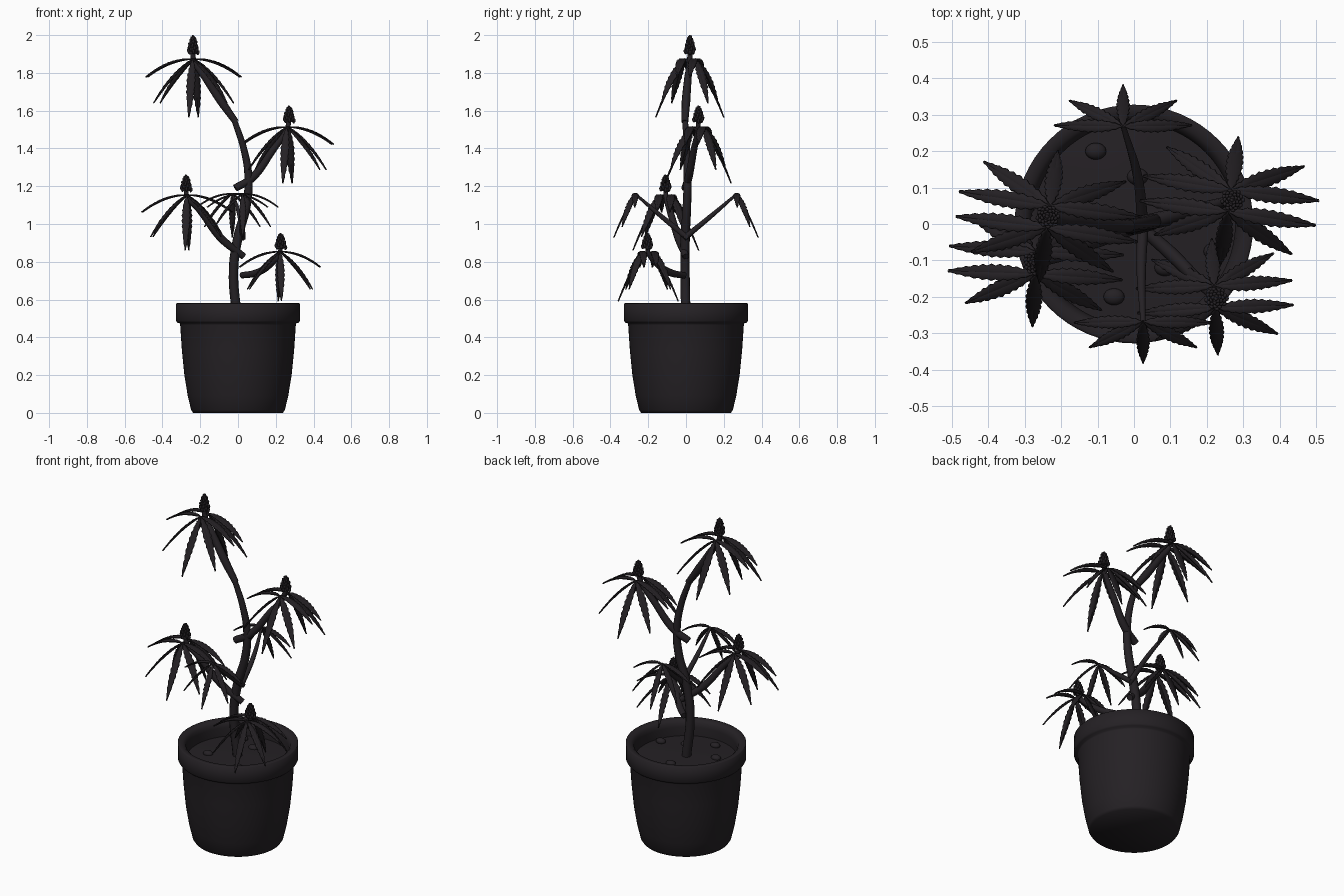
import bpy, bmesh, math
from mathutils import Vector, Matrix

if "Cube" in bpy.data.objects:
    bpy.data.objects.remove(bpy.data.objects["Cube"])

dark = bpy.data.materials.new("charcoal")
dark.diffuse_color = (0.018, 0.015, 0.018, 1)
dark.use_nodes = True
dark.node_tree.nodes["Principled BSDF"].inputs["Base Color"].default_value = dark.diffuse_color


def finish(bm, name, angle=40):
    bmesh.ops.recalc_face_normals(bm, faces=bm.faces)
    me = bpy.data.meshes.new(name)
    bm.to_mesh(me)
    bm.free()
    ob = bpy.data.objects.new(name, me)
    bpy.context.collection.objects.link(ob)
    me.materials.append(dark)
    shade(ob, angle)
    return ob


def shade(ob, angle=40):
    bpy.ops.object.select_all(action='DESELECT')
    ob.select_set(True)
    bpy.context.view_layer.objects.active = ob
    bpy.ops.object.shade_smooth_by_angle(angle=math.radians(angle))


def lathe(name, profile, steps=64):
    bm = bmesh.new()
    vs = [bm.verts.new((r, 0, z)) for r, z in profile]
    es = [bm.edges.new(p) for p in zip(vs, vs[1:])]
    bmesh.ops.spin(bm, geom=vs + es, axis=(0, 0, 1), cent=(0, 0, 0),
                   steps=steps, angle=2 * math.pi)
    bmesh.ops.remove_doubles(bm, verts=bm.verts, dist=1e-4)
    return finish(bm, name, 65)


def tube(name, pts):
    """Smooth tapered tube through (x, y, z, radius) points."""
    cu = bpy.data.curves.new(name, 'CURVE')
    cu.dimensions = '3D'
    cu.bevel_depth = 1
    cu.bevel_resolution = 3
    cu.resolution_u = 8
    cu.use_fill_caps = True
    sp = cu.splines.new('BEZIER')
    sp.bezier_points.add(len(pts) - 1)
    for bp, (x, y, z, r) in zip(sp.bezier_points, pts):
        bp.co = (x, y, z)
        bp.radius = r
        bp.handle_left_type = bp.handle_right_type = 'AUTO'
    ob = bpy.data.objects.new(name, cu)
    bpy.context.collection.objects.link(ob)
    bpy.ops.object.select_all(action='DESELECT')
    ob.select_set(True)
    bpy.context.view_layer.objects.active = ob
    bpy.ops.object.convert(target='MESH')
    ob = bpy.context.object
    ob.data.materials.clear()
    ob.data.materials.append(dark)
    shade(ob, 50)


def leaflet(bm, base, d, length, width, sag):
    """One serrated, folded, drooping leaflet whose face looks upward."""
    side = Vector((0, 0, 1)).cross(d).normalized()
    n = d.cross(side)
    rows, count = [], 20
    for i in range(count + 1):
        t = i / count
        w = width * max(0.06, math.sin(math.pi * t ** 0.85)) ** 0.8
        if i % 2:
            w *= 0.78
        c = base + d * length * t - Vector((0, 0, sag * length * t * t))
        edge = d * (0.015 * length) + n * (0.25 * w)
        rows.append([bm.verts.new(c + side * w + edge), bm.verts.new(c),
                     bm.verts.new(c - side * w + edge)])
    for a, b in zip(rows, rows[1:]):
        for k in (0, 1):
            bm.faces.new((a[k], a[k + 1], b[k + 1], b[k]))


def fan_leaf(name, base, heading, length):
    """Five leaflets spread in a steeply hanging fan."""
    bm = bmesh.new()
    h = Vector((math.cos(heading), math.sin(heading), 0))
    x = Vector((-h.y, h.x, 0))
    down = math.radians(60)
    D = h * math.cos(down) - Vector((0, 0, math.sin(down)))
    for deg, f in ((0, 1), (46, .9), (88, .83), (-46, .9), (-88, .83)):
        a = math.radians(deg)
        leaflet(bm, Vector(base), D * math.cos(a) + x * math.sin(a),
                length * f, length * .082, .15 + .2 * abs(deg) / 88)
    ob = finish(bm, name, 30)
    mod = ob.modifiers.new("thickness", 'SOLIDIFY')
    mod.thickness = 0.006
    mod.offset = 0


def bud(name, base, height):
    """Cone of small pods arranged in a spiral."""
    bm = bmesh.new()
    base = Vector(base)
    bmesh.ops.create_cone(bm, cap_ends=True, segments=12, radius1=0.025, radius2=0.01,
                          depth=height * 0.85,
                          matrix=Matrix.Translation(base + Vector((0, 0, height * .45))))
    for i in range(34):
        t = i / 33
        r = 0.027 * (1 - t) ** 0.5
        m = (Matrix.Translation(base + Vector((0, 0, height * (.08 + .8 * t))))
             @ Matrix.Rotation(i * 2.4, 4, 'Z') @ Matrix.Translation((r, 0, 0))
             @ Matrix.Rotation(0.3, 4, 'Y') @ Matrix.Diagonal((.7, .75, 1.3, 1)))
        bmesh.ops.create_uvsphere(bm, u_segments=8, v_segments=5,
                                  radius=0.0105 - .002 * t, matrix=m)
    finish(bm, name, 60)


# Pot with a thick rim, open top
lathe("pot", [(0, 0), (.238, 0), (.248, .015), (.266, .09), (.284, .2), (.297, .33),
              (.306, .465), (.308, .474), (.322, .478), (.328, .488), (.328, .578),
              (.322, .581), (.298, .578), (.284, .565), (.278, .54), (.278, .46), (0, .46)])

# Soil and pebbles
lathe("soil", [(0, .5), (.12, .497), (.281, .488), (.281, .465), (0, .465)], 48)
bm = bmesh.new()
for x, y in ((-.105, .2), (.01, .13), (-.15, -.07), (-.055, -.2),
             (.085, -.12), (.22, -.075)):
    bmesh.ops.create_uvsphere(bm, u_segments=16, v_segments=8, radius=.029,
        matrix=Matrix.Translation((x, y, .498)) @ Matrix.Diagonal((1, .8, .6, 1)))
finish(bm, "pebbles")

# Main stem
tube("main_stem", [(0, 0, .47, .026), (-.024, -.005, .75, .025), (.0, -.004, .93, .025),
                   (.045, .005, 1.1, .023), (.055, .008, 1.25, .021),
                   (.03, .003, 1.4, .018), (-.02, -.004, 1.55, .015)])

# Flowering branches: path, fan size, heading offset, bud height
branches = {
    "top": ([(-.012, -.006, 1.54, .018), (-.09, .0, 1.65, .023), (-.17, .01, 1.77, .02),
             (-.235, .02, 1.87, .014), (-.238, .021, 1.91, .014)], .30, -8, .105),
    "upper_right": ([(-.015, -.005, 1.19, .02), (.07, .012, 1.24, .022), (.18, .04, 1.385, .019),
                     (.262, .064, 1.51, .013), (.27, .066, 1.55, .013)], .29, -8, .09),
    "left": ([(.03, 0, .828, .018), (-.09, -.04, .925, .021), (-.2, -.085, 1.07, .018),
              (-.27, -.107, 1.15, .012), (-.275, -.108, 1.185, .012)], .285, -3, .09),
    "lower_right": ([(.02, -.01, .728, .017), (.1, -.08, .742, .019), (.175, -.155, .79, .017),
                     (.222, -.2, .85, .012), (.226, -.205, .88, .012)], .255, 3, .085),
}
for name, (path, size, turn, tall) in branches.items():
    tube(name + "_branch", path)
    x, y, z, _ = path[-2]
    for tag, deg in (("front", -90), ("back", 90)):
        a = math.radians(deg + turn)
        fan_leaf(f"{name}_{tag}_leaf",
                 (x + .03 * math.cos(a), y + .03 * math.sin(a), z + .003), a, size)
        tube(f"{name}_{tag}_leaf_stalk", [(x, y, z - .015, .008),
             (x + .032 * math.cos(a), y + .032 * math.sin(a), z + .003, .006)])
    x, y, z, _ = path[-1]
    bud(name + "_bud", (x, y, z - .012), tall)

# Two plain leaf stalks, front and back
for name, x, s in (("front", .025, -1), ("back", -.03, 1)):
    tube(name + "_leaf_stalk", [(.025, -.01 * s, .925, .016), (.02 if s < 0 else .01, s * .13, 1.04, .013),
                                (x, s * .27, 1.16, .007)])
    fan_leaf(name + "_leaf", (x, s * .268, 1.16), math.radians(90 * s), .225)
